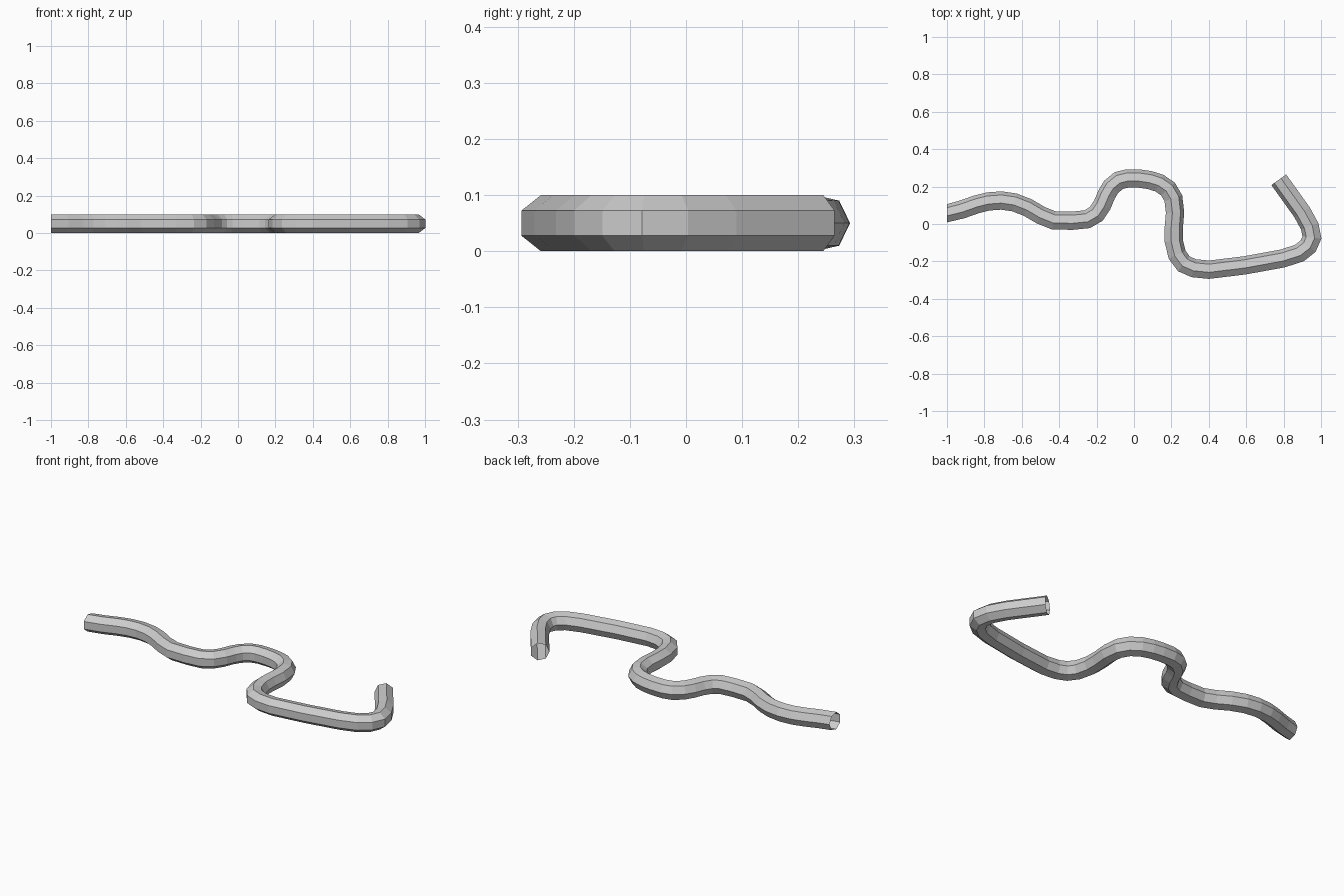
import bpy, bmesh, math
from mathutils import Vector

if "Cube" in bpy.data.objects:
    bpy.data.objects.remove(bpy.data.objects["Cube"])

SIDES, RADIUS, HEIGHT = 7, 0.0513, 0.05

# Centre line of the winding tube, seen from above
path = [Vector(p) for p in (
    (-1, .055), (-.92, .075), (-.84, .103), (-.78, .118), (-.71, .123),
    (-.64, .113), (-.57, .086), (-.5, .045), (-.43, .017), (-.33, .015),
    (-.25, .023), (-.2, .052), (-.168, .1), (-.145, .155), (-.12, .197),
    (-.08, .23), (-.035, .241), (.03, .24), (.085, .232), (.135, .216),
    (.18, .185), (.208, .137), (.217, .06), (.21, -.02), (.21, -.09),
    (.228, -.165), (.265, -.215), (.32, -.239), (.4, -.247), (.59, -.224),
    (.794, -.187), (.885, -.158), (.933, -.12), (.954, -.073),
    (.942, -.012), (.9, .065), (.776, .238))]


def mitre(i):
    """Sideways vector (right of travel) at a path point, stretched at bends."""
    if i == 0:
        return Vector((0, -1))
    before = (path[i] - path[i - 1]).normalized()
    after = (path[i + 1] - path[i]).normalized() if i < len(path) - 1 else before
    t = (before + after).normalized()
    return Vector((t.y, -t.x)) / max(t.dot(before), 0.5)


# Sweep a seven-sided section with its flat side to the right; ends stay open
bm = bmesh.new()
rings = []
for i, p in enumerate(path):
    side = mitre(i)
    ring = []
    for k in range(SIDES):
        a = (2 * k + 1) * math.pi / SIDES
        q = p + side * RADIUS * math.cos(a)
        ring.append(bm.verts.new((q.x, q.y, HEIGHT + RADIUS * math.sin(a))))
    rings.append(ring)
for r0, r1 in zip(rings, rings[1:]):
    for k in range(SIDES):
        n = (k + 1) % SIDES
        bm.faces.new((r0[k], r1[k], r1[n], r0[n]))
bmesh.ops.recalc_face_normals(bm, faces=bm.faces)

mesh = bpy.data.meshes.new("winding_tube")
bm.to_mesh(mesh)
bm.free()
bpy.context.collection.objects.link(bpy.data.objects.new("winding_tube", mesh))
